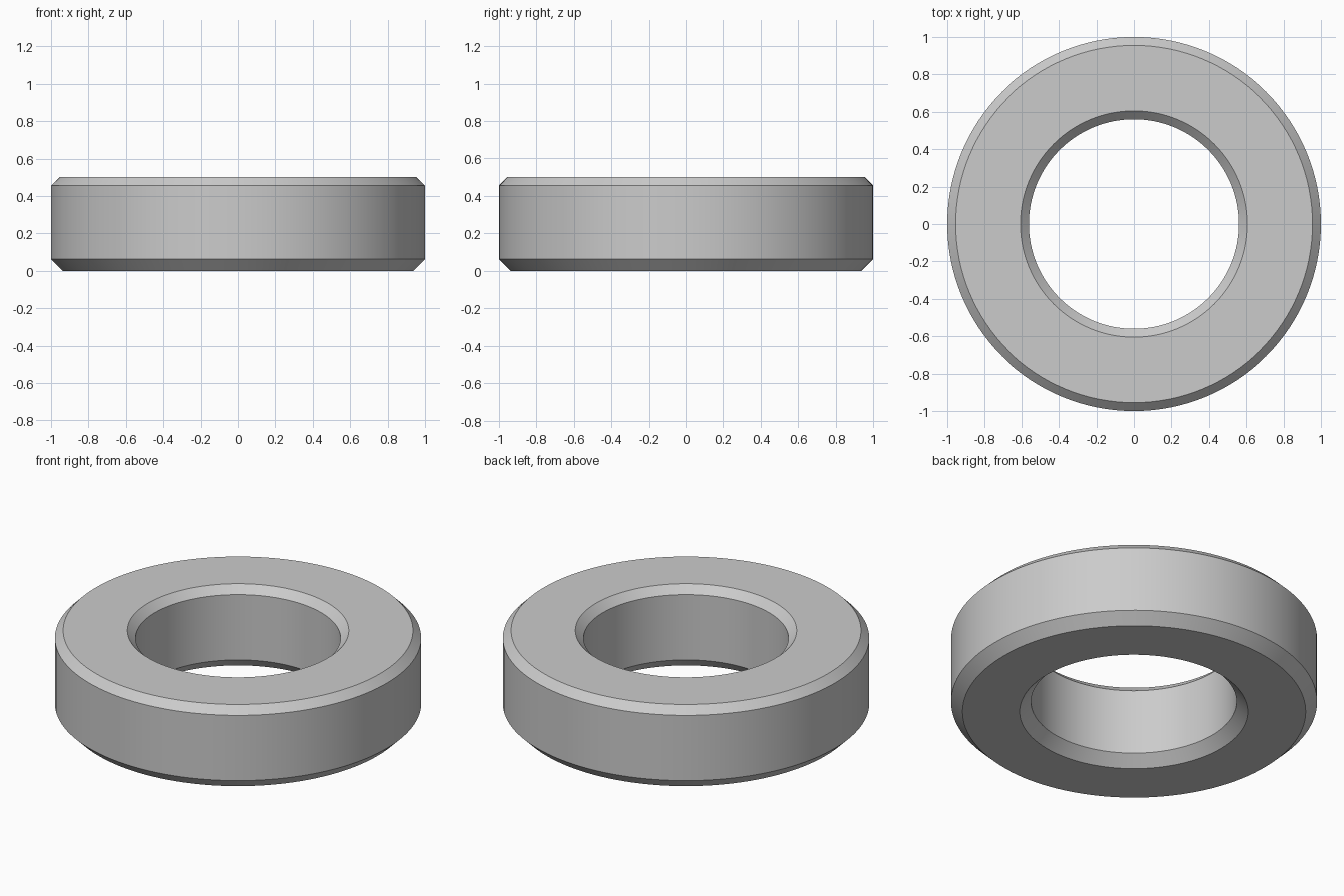
import bpy
import bmesh
import math

cube = bpy.data.objects.get("Cube")
if cube:
    bpy.data.objects.remove(cube, do_unlink=True)

SEGMENTS = 128
HEIGHT = 0.5
OUTER, BORE = 1.0, 0.56
TOP_CHAMFER, BOTTOM_CHAMFER = 0.045, 0.062

# Plain grey metal
grey = bpy.data.materials.new("plain_grey")
grey.use_nodes = True
colour = (0.6, 0.6, 0.6, 1)
grey.diffuse_color = colour
grey.node_tree.nodes["Principled BSDF"].inputs["Base Color"].default_value = colour

# Chamfered cross-section as (radius, height), counter-clockwise
profile = [
    (BORE + BOTTOM_CHAMFER, 0),
    (OUTER - BOTTOM_CHAMFER, 0),
    (OUTER, BOTTOM_CHAMFER),
    (OUTER, HEIGHT - TOP_CHAMFER),
    (OUTER - TOP_CHAMFER, HEIGHT),
    (BORE + TOP_CHAMFER, HEIGHT),
    (BORE, HEIGHT - TOP_CHAMFER),
    (BORE, BOTTOM_CHAMFER),
]

# Ring: cross-section revolved about the z axis
bm = bmesh.new()
verts = [bm.verts.new((r, 0, z)) for r, z in profile]
edges = [bm.edges.new((v, verts[(i + 1) % len(verts)])) for i, v in enumerate(verts)]
bmesh.ops.spin(bm, geom=verts + edges, cent=(0, 0, 0), axis=(0, 0, 1),
               angle=math.tau, steps=SEGMENTS, use_merge=False)
bmesh.ops.remove_doubles(bm, verts=bm.verts[:], dist=0.0005)
bmesh.ops.recalc_face_normals(bm, faces=bm.faces[:])

mesh = bpy.data.meshes.new("ring")
bm.to_mesh(mesh)
bm.free()
mesh.materials.append(grey)
ring = bpy.data.objects.new("ring", mesh)
bpy.context.collection.objects.link(ring)

# Smooth walls with crisp chamfer edges
bpy.ops.object.select_all(action="DESELECT")
ring.select_set(True)
bpy.context.view_layer.objects.active = ring
bpy.ops.object.shade_smooth_by_angle(angle=math.radians(30))
